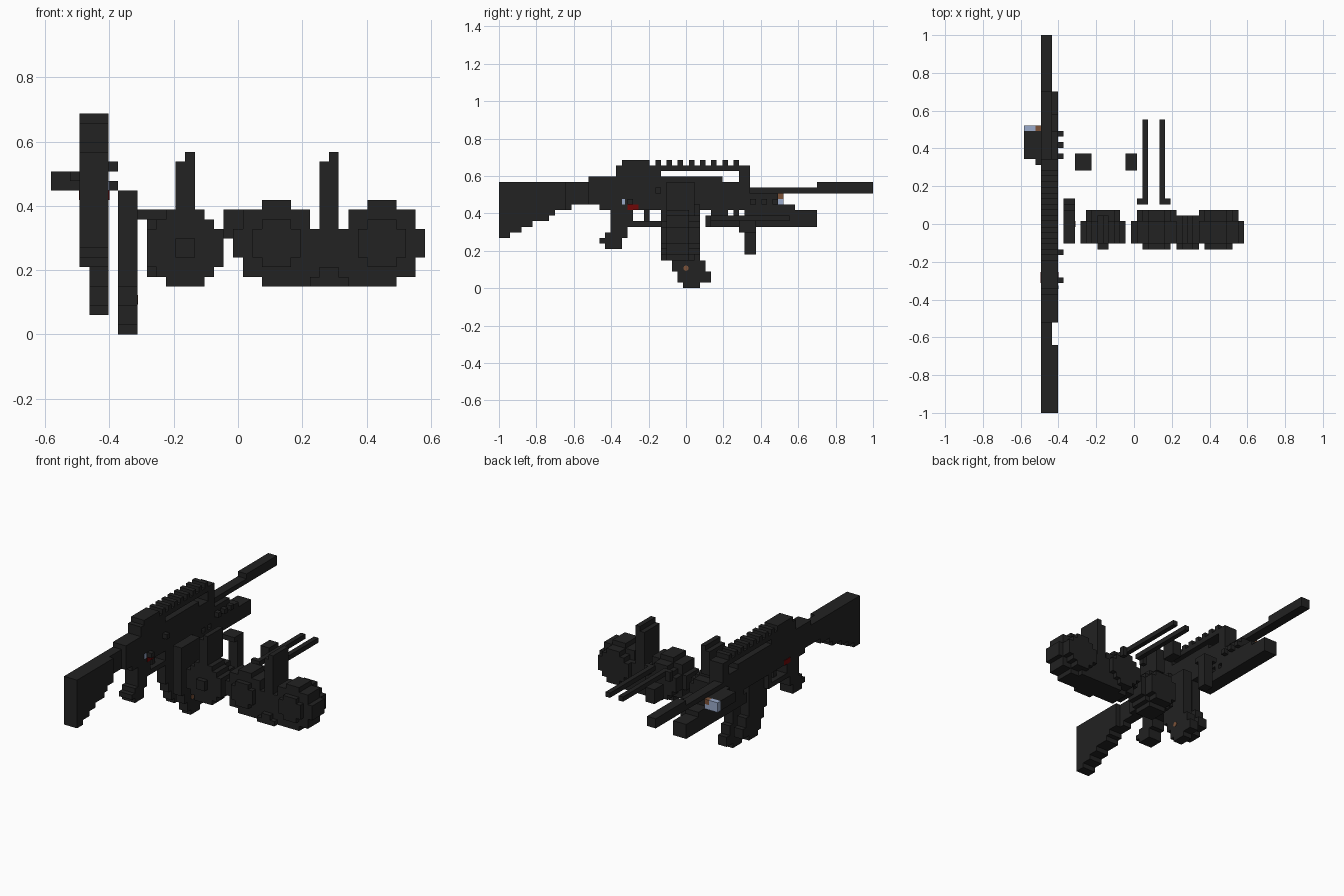
import bpy
import bmesh
from mathutils import Matrix, Vector

if "Cube" in bpy.data.objects:
    bpy.data.objects.remove(bpy.data.objects["Cube"], do_unlink=True)

# Everything sits on a grid of small cubes: x counts right, y back, z up
CELL = 2 / 67
ORIGIN = Vector((-19.5, -33.5, 0))


def make_material(name, red, green, blue):
    material = bpy.data.materials.new(name)
    material.use_nodes = True
    color = (red, green, blue, 1)
    material.diffuse_color = color
    material.node_tree.nodes["Principled BSDF"].inputs["Base Color"].default_value = color
    return material


charcoal = make_material("charcoal", .016, .016, .016)
dark_red = make_material("dark red", .16, .002, .002)
brown = make_material("brown", .2, .085, .04)
pale_blue = make_material("pale blue", .33, .41, .6)


def finish(name, bm, material):
    mesh = bpy.data.meshes.new(name)
    bm.to_mesh(mesh)
    bm.free()
    mesh.materials.append(material)
    part = bpy.data.objects.new(name, mesh)
    bpy.context.collection.objects.link(part)
    return part


def blocks(name, boxes, material=charcoal):
    """Join boxes given as (x range, y range, z range) in grid cells."""
    bm = bmesh.new()
    for box in boxes:
        low = Vector([span[0] for span in box])
        high = Vector([span[1] for span in box])
        center = ((low + high) / 2 + ORIGIN) * CELL
        size = (high - low) * CELL
        bmesh.ops.create_cube(bm, size=1, matrix=Matrix.Translation(center) @ Matrix.Diagonal(size).to_4x4())
    return finish(name, bm, material)


def side_profile(name, width, rectangles):
    """Extrude side-view rectangles (y0, y1, z0, z1) across a width."""
    return blocks(name, [(width, (a, b), (c, d)) for a, b, c, d in rectangles])


def disc(center_x, bottom, depth, widths):
    """Stepped round disc, one row of cells per width."""
    return [((center_x - w / 2, center_x + w / 2), depth, (bottom + row, bottom + row + 1))
            for row, w in enumerate(widths)]


FULL = (3, 6)
SLIM = (3, 5)
FRONT_PLATE = (29, 30)
DRUM_DEPTH = (30, 34)
REAR_DEPTH = (34, 36)
STEM_DEPTH = (30, 35)

# Stock with a stepped lower edge
side_profile("stock", FULL, [(0, 2, 9, 19), (2, 4, 10, 19), (4, 6, 11, 19), (6, 9, 12, 19),
                             (9, 10, 13, 19), (10, 12, 14, 19)])
side_profile("stock_neck", SLIM, [(12, 13, 14, 19), (13, 16, 15, 19)])

# Receiver and handguard
side_profile("receiver", FULL, [(16, 18, 15, 20), (18, 40, 14, 20), (40, 45, 14, 19), (45, 50, 15, 17)])

# Top rail with evenly spaced teeth
side_profile("top_rail", FULL, [(21, 29, 20, 22), (29, 45, 21, 22), (43, 45, 19, 21), (22, 27, 22, 23)])
side_profile("rail_teeth", FULL, [(y, y + 1, 22, 23) for y in range(28, 43, 2)])

# Barrel and muzzle
side_profile("barrel", SLIM, [(45, 57, 17, 18)])
side_profile("muzzle", SLIM, [(57, 67, 17, 19)])

# Tube below the barrel
side_profile("lower_tube", FULL, [(37, 57, 11, 13), (38, 41, 13, 14), (42, 43, 13, 14),
                                  (44, 57, 13, 14), (44, 53, 14, 15)])

# Rear grip, trigger and guard
side_profile("rear_grip", FULL, [(19, 22, 7, 8), (18, 22, 8, 9), (19, 23, 9, 10), (20, 23, 10, 12),
                                 (20, 24, 12, 14)])
side_profile("trigger_guard", FULL, [(23, 29, 11, 12), (29, 30, 11, 14)])
side_profile("trigger", (4, 5), [(26, 27, 12, 14)])

# Knobs on the left flank
side_profile("front_knobs", (6, 7), [(y, y + 1, 15, 16) for y in (45, 47, 49)])
side_profile("receiver_knobs", (6, 7), [(23, 24, 15, 16), (28, 29, 17, 18)])

# Coloured markings
blocks("red_marking", [((2.9, 6.1), (23, 25), (14, 15))], dark_red)
blocks("blue_marking", [((5.9, 6.1), (22, 22.6), (15, 16))], pale_blue)

# Curved magazines: one fitted, one loose
MAGAZINE = [(33, 36, 0, 1), (32, 38, 1, 3), (31, 37, 3, 5), (30, 36, 5, 15)]
side_profile("loose_magazine", (7, 9), MAGAZINE)
side_profile("fitted_magazine", (4, 6), [(a - 1, b - 1, c + 2, d + 2) for a, b, c, d in MAGAZINE])

# Round brown stud on the loose magazine
stud = bmesh.new()
bmesh.ops.create_cone(stud, cap_ends=True, segments=8, radius1=CELL / 2, radius2=CELL / 2, depth=CELL / 5,
                      matrix=Matrix.Translation((Vector((9, 33.5, 3.6)) + ORIGIN) * CELL)
                      @ Matrix.Rotation(1.5708, 4, "Y"))
finish("magazine_stud", stud, brown)

# Side lamp with lens
blocks("lamp_body", [((0, 3), (45, 50), (15, 17)), ((2, 3), (44, 45), (16, 17))])
LENS_DEPTH = (50, 51)
blocks("lamp_lens", [((0, 2), LENS_DEPTH, (15, 17)), ((2, 3), LENS_DEPTH, (15, 16))], pale_blue)
blocks("lamp_button", [((2, 3), LENS_DEPTH, (16, 17))], brown)

# Single drum magazine
blocks("single_drum",
       disc(14, 5, DRUM_DEPTH, (4, 6, 8, 8, 8, 8, 6, 4))
       + disc(14, 6, REAR_DEPTH, (4, 6, 6, 6, 6, 4))
       + [((13, 15), FRONT_PLATE, (8, 10))])
blocks("single_drum_stem", [((13, 14), STEM_DEPTH, (13, 18)), ((14, 15), STEM_DEPTH, (13, 19))])

# Twin drum magazine with a bridge and stem
for side, x in (("right", 23.5), ("left", 34.5)):
    blocks(side + "_twin_drum",
           disc(x, 5, DRUM_DEPTH, (3, 7, 7, 9, 9, 9, 7, 7, 3))
           + disc(x, 6, REAR_DEPTH, (3, 5, 7, 7, 7, 5, 3))
           + disc(x, 7, FRONT_PLATE, (3, 5, 5, 5, 3)))
blocks("twin_drum_bridge", [((24, 34), STEM_DEPTH, (5, 7)), ((26, 32), STEM_DEPTH, (7, 11)),
                            ((27, 31), FRONT_PLATE, (5, 6)), ((28, 30), FRONT_PLATE, (6, 7))])
blocks("twin_drum_stem", [((28, 29), STEM_DEPTH, (11, 18)), ((29, 30), STEM_DEPTH, (11, 19))])

# Loose front grip and short mount
blocks("front_grip", [((9, 12), (43, 46), (12, 13)), ((10, 12), (44, 46), (6, 12))])
blocks("short_mount", [((18, 20), (43, 46), (10, 13))])

# Pair of loose rods with hooked feet
for side, rod, foot in (("right", 21, 20), ("left", 24, 25)):
    blocks(side + "_rod", [((rod, rod + 1), (37, 52), (12, 13)),
                           ((foot, foot + 1), (37, 38), (11, 13))])
